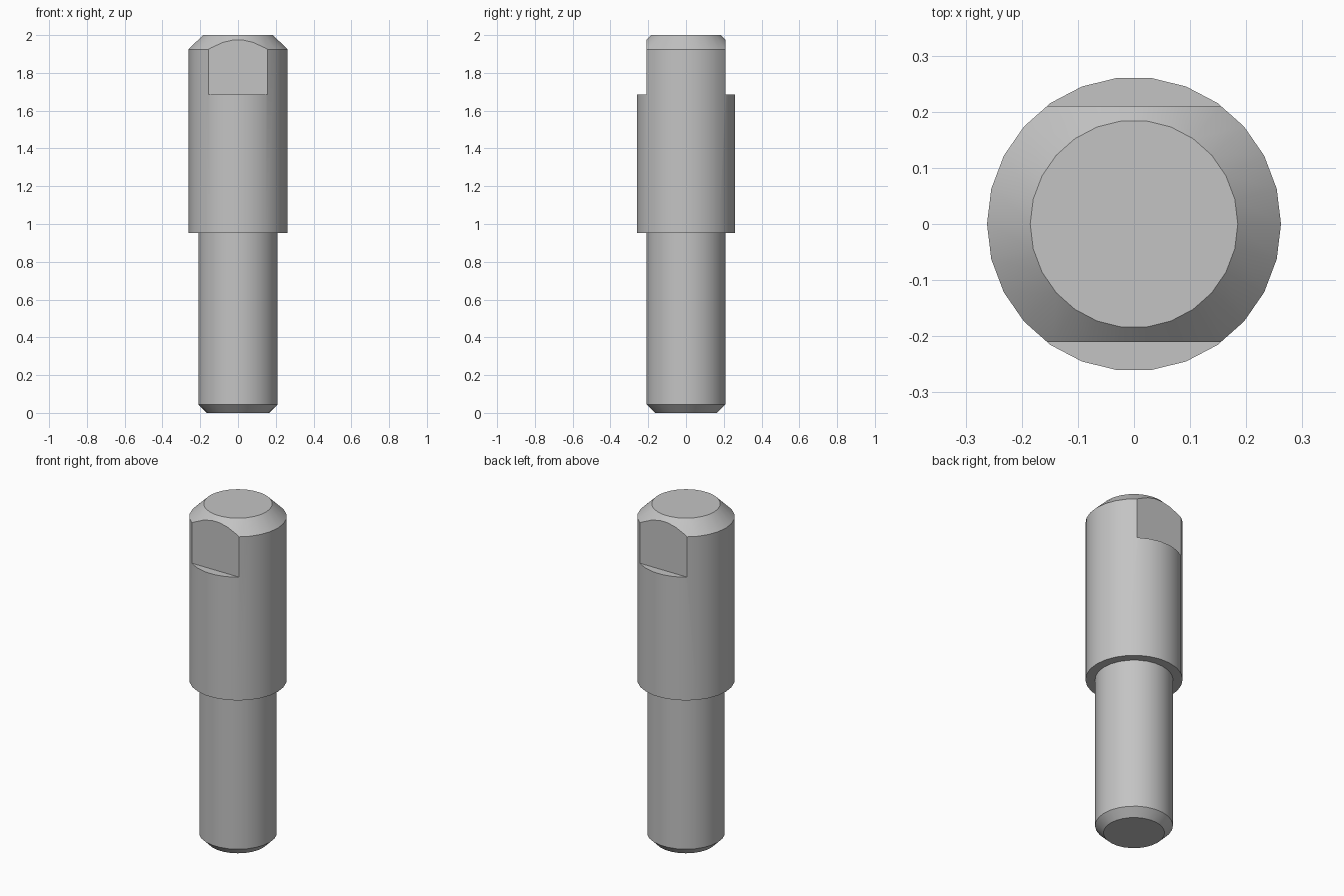
import bpy, bmesh, math

cube = bpy.data.objects.get("Cube")
if cube:
    bpy.data.objects.remove(cube, do_unlink=True)

SIDES = 26
FLAT_Y, FLAT_Z = 0.21, 1.685

steel = bpy.data.materials.new("grey_steel")
steel.use_nodes = True
colour = (0.55, 0.55, 0.55, 1)
steel.diffuse_color = colour
steel.node_tree.nodes["Principled BSDF"].inputs["Base Color"].default_value = colour


def make_object(name, bm):
    bmesh.ops.recalc_face_normals(bm, faces=bm.faces)
    mesh = bpy.data.meshes.new(name)
    bm.to_mesh(mesh)
    bm.free()
    mesh.materials.append(steel)
    obj = bpy.data.objects.new(name, mesh)
    bpy.context.collection.objects.link(obj)
    return obj


def turned(name, profile):
    """Closed solid of revolution from (radius, height) pairs."""
    bm = bmesh.new()
    rings = []
    for r, z in profile:
        angles = [math.tau * i / SIDES for i in range(SIDES)]
        rings.append([bm.verts.new((r * math.cos(a), r * math.sin(a), z)) for a in angles])
    for low, high in zip(rings, rings[1:]):
        for i in range(SIDES):
            j = (i + 1) % SIDES
            bm.faces.new((low[i], low[j], high[j], high[i]))
    bm.faces.new(rings[0][::-1])
    bm.faces.new(rings[-1])
    return make_object(name, bm)


# Stepped pin: chamfered shank, wide body, chamfered head
pin = turned("stepped_pin", [(0.165, 0), (0.21, 0.045), (0.21, 0.953),
                             (0.262, 0.953), (0.262, 1.925), (0.185, 2)])

# Wrench flats cut into the front and back of the head
for side, label in ((-1, "front"), (1, "back")):
    bm = bmesh.new()
    bmesh.ops.create_cube(bm, size=1)
    bmesh.ops.translate(bm, verts=bm.verts, vec=(0, side * (FLAT_Y + 0.5), FLAT_Z + 0.5))
    cutter = make_object(label + "_flat_cutter", bm)
    cutter.hide_render = True
    bpy.context.view_layer.objects.active = pin
    cut = pin.modifiers.new(label + "_flat", 'BOOLEAN')
    cut.operation = 'DIFFERENCE'
    cut.solver = 'EXACT'
    cut.object = cutter
    bpy.ops.object.modifier_apply(modifier=cut.name)
    bpy.data.objects.remove(cutter, do_unlink=True)

# Smooth round walls, crisp machined edges
bpy.ops.object.select_all(action='DESELECT')
pin.select_set(True)
bpy.context.view_layer.objects.active = pin
bpy.ops.object.shade_smooth_by_angle(angle=math.radians(25))
